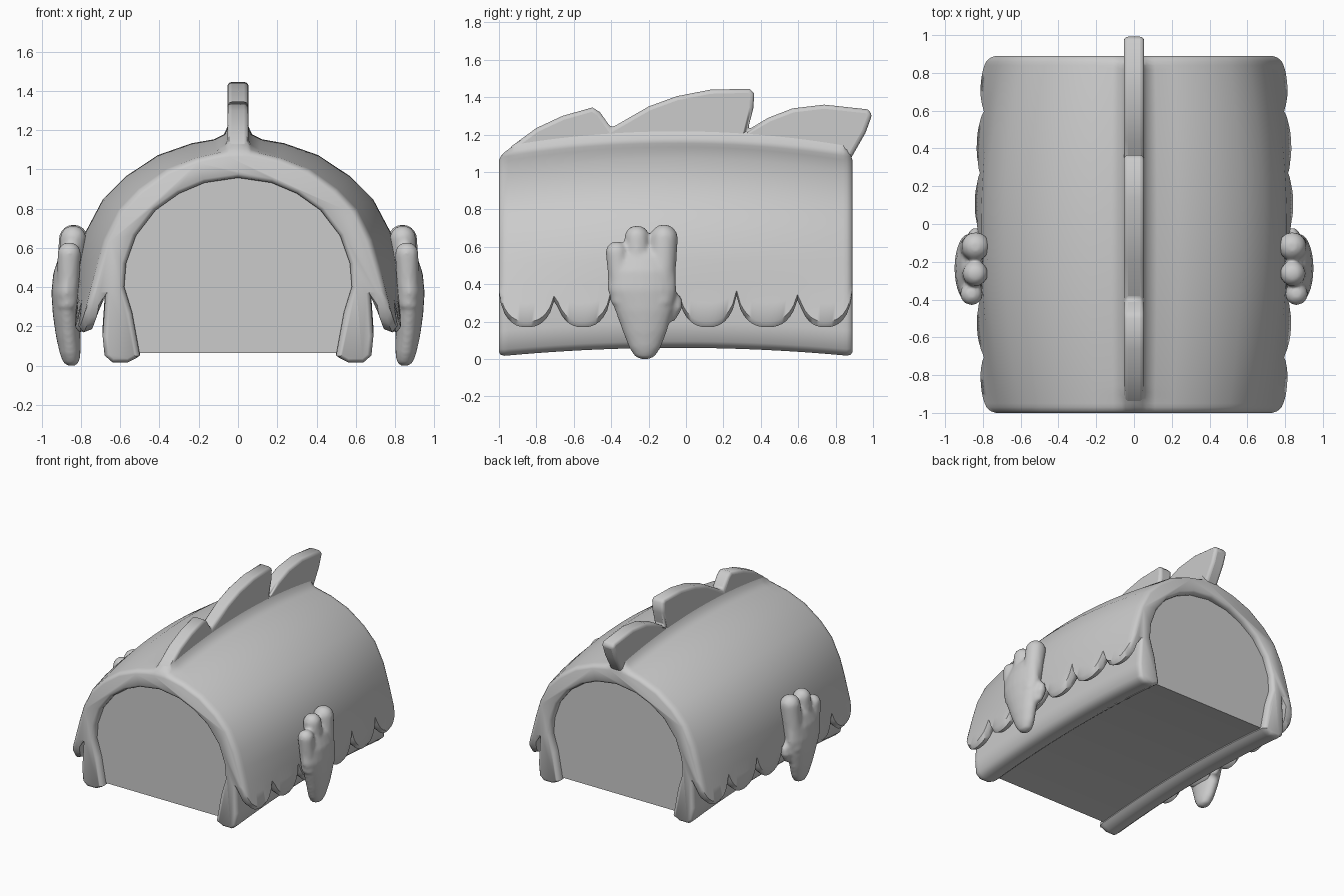
import bpy, bmesh, math
from mathutils import Vector

cube = bpy.data.objects.get("Cube")
if cube:
    bpy.data.objects.remove(cube)

grey = bpy.data.materials.new("plain grey")
grey.use_nodes = True
colour = (0.6, 0.6, 0.6, 1)
grey.diffuse_color = colour
grey.node_tree.nodes["Principled BSDF"].inputs["Base Color"].default_value = colour

FRONT, BACK = -1.0, 0.89


def finish(bm, name, angle=50):
    bmesh.ops.recalc_face_normals(bm, faces=bm.faces)
    me = bpy.data.meshes.new(name)
    bm.to_mesh(me)
    bm.free()
    ob = bpy.data.objects.new(name, me)
    bpy.context.collection.objects.link(ob)
    me.materials.append(grey)
    bpy.ops.object.select_all(action='DESELECT')
    ob.select_set(True)
    bpy.context.view_layer.objects.active = ob
    bpy.ops.object.shade_smooth_by_angle(angle=math.radians(angle))
    return ob


def loft(bm, rings):
    """Skin closed rings of points and cap both ends."""
    rows = [[bm.verts.new(p) for p in r] for r in rings]
    n = len(rows[0])
    for a, b in zip(rows, rows[1:]):
        for i in range(n):
            j = (i + 1) % n
            bm.faces.new((a[i], a[j], b[j], b[i]))
    bm.faces.new(rows[0])
    bm.faces.new(rows[-1])


def swell(y):
    return max(0, 1 - ((y + 0.05) / 0.945) ** 2)


def inset(pts, d):
    """Shrink a closed counter-clockwise outline by d."""
    out = []
    for i, p in enumerate(pts):
        a, b = Vector(pts[i - 1]), Vector(pts[(i + 1) % len(pts)])
        t = (b - a).normalized()
        out.append((p[0] - t.y * d, p[1] + t.x * d))
    return out


# Scalloped hem height along the length
CUSPS = [-1.0, -0.7, -0.4, -0.04, 0.27, 0.6, 0.89]


def hem(y):
    for a, b in zip(CUSPS, CUSPS[1:]):
        if y <= b + 1e-6:
            u = min(1, abs(2 * (y - a) / (b - a) - 1))
            return 0.17 + 0.17 * (1 - math.sqrt(1 - 0.96 * u ** 2.4)) / 0.8
    return 0.34


INNER = [(0.5, 0.05), (0.54, 0.27), (0.58, 0.4), (0.57, 0.52), (0.52, 0.66),
         (0.42, 0.79), (0.3, 0.875), (0.17, 0.93)]
ARCH = [(0.745, 0.4), (0.715, 0.51), (0.675, 0.64), (0.6, 0.79), (0.5, 0.895),
        (0.36, 0.995), (0.21, 1.055), (0.11, 1.078)]


def half_section(y):
    b, h = swell(y), hem(y)
    ramp = min(1, (y - FRONT) / 0.12, (BACK - y) / 0.05)
    flare = lambda z: 0.745 + (0.4 - z) * 0.26
    outer = [(flare(h) - 0.07, h + 0.015), (flare(h) - 0.03, h), (flare(h + 0.03), h + 0.03),
             (flare((h + 0.43) / 2), (h + 0.43) / 2)] + ARCH
    outer += [(0.065, 1.085 + 0.02 * ramp), (0.045, 1.085 + 0.07 * ramp)]
    bulged = []
    for x, z in outer:
        d = Vector((x, max(0, z - 0.4))).normalized()
        k = b * (0.07 + 0.06 * x) * min(1, max(0.4, z / 0.6))
        bulged.append((x + d.x * k, z + d.y * k))
    leg = [(0.52, 0.035), (0.56, 0.015), (0.64, 0.015), (0.68, 0.05), (0.69, 0.15), (0.675, 0.37)]
    lift = lambda pts: [(x, z + 0.045 * b) for x, z in pts]
    return lift(INNER[::-1]) + lift(leg) + bulged


def shell_ring(y, d=0.0):
    half = half_section(y)
    top_in = (0, 0.955 + 0.045 * swell(y))
    right = [(x, z) for x, z in half]
    left = [(-x, z) for x, z in reversed(half)]
    ring = [top_in] + right + [(0, right[-1][1])] + left
    return [(x, y, z) for x, z in inset(ring, d)]


# Arched shell with rounded rims
bm = bmesh.new()
steps = 90
ys = [FRONT + 0.03 + (BACK - FRONT - 0.06) * i / steps for i in range(steps + 1)]
rings = [shell_ring(FRONT, 0.022), shell_ring(FRONT + 0.01, 0.007)]
rings += [shell_ring(y) for y in ys]
rings += [shell_ring(BACK - 0.01, 0.007), shell_ring(BACK, 0.022)]
loft(bm, rings)
finish(bm, "arched_shell")

# Solid core that closes the ends and the floor
bm = bmesh.new()
rings = []
for i in range(13):
    y = FRONT + 0.05 + (BACK - FRONT - 0.1) * i / 12
    lift = 0.045 * swell(y)
    side = [(0.54, 0.06)] + [(x + 0.03, z + 0.02) for x, z in INNER[1:]]
    ring = side + [(0, 0.98)] + [(-x, z) for x, z in reversed(side)]
    rings.append([(x, y, z + lift) for x, z in ring])
loft(bm, rings)
finish(bm, "inner_core", 30)

# Three-lobed crest along the ridge
CREST = [(-0.98, 1.07), (-0.93, 1.14), (-0.8, 1.235), (-0.66, 1.3), (-0.5, 1.345),
         (-0.46, 1.32), (-0.4, 1.235), (-0.2, 1.35), (-0.05, 1.405), (0.13, 1.44),
         (0.34, 1.445), (0.365, 1.42), (0.36, 1.34), (0.33, 1.225), (0.44, 1.29),
         (0.57, 1.34), (0.74, 1.36), (0.97, 1.335), (0.997, 1.31), (0.96, 1.21),
         (0.88, 1.07), (0.8, 1.0), (-0.9, 1.0)]
bm = bmesh.new()
loft(bm, [[(x, y, z) for y, z in CREST] for x in (-0.054, 0.054)])
crest = finish(bm, "crest")
bev = crest.modifiers.new("rounding", 'BEVEL')
bev.width = 0.022
bev.segments = 3
bev.limit_method = 'ANGLE'
bev.angle_limit = math.radians(60)


# Hands, blended from tapered lobes
def lobe(bm, stations):
    """Vertical elliptical tube through (x, y, z, rx, ry)."""
    loft(bm, [[(x + rx * math.cos(t), y + ry * math.sin(t), z)
               for t in (math.tau * i / 20 for i in range(20))]
              for x, y, z, rx, ry in stations])


def finger(bm, y, x_top, z_top, r):
    pts = []
    for i in range(6):
        a = math.pi / 2 * i / 6.3
        pts.append((x_top, y, z_top - r + r * math.sin(a), r * math.cos(a), r * math.cos(a)))
    lobe(bm, [(0.87, y * 0.8 - 0.046, 0.3, r * 0.9, r)] + pts)


PALM = [(0.85, -0.22, 0, 0.02, 0.025), (0.85, -0.22, 0.015, 0.04, 0.055),
        (0.855, -0.22, 0.06, 0.053, 0.085), (0.865, -0.22, 0.15, 0.063, 0.12),
        (0.872, -0.225, 0.26, 0.072, 0.155), (0.875, -0.235, 0.37, 0.076, 0.185),
        (0.868, -0.235, 0.47, 0.074, 0.18), (0.855, -0.23, 0.55, 0.06, 0.15),
        (0.845, -0.22, 0.6, 0.03, 0.1)]
for name, sx in (("left_hand", 1), ("right_hand", -1)):
    bm = bmesh.new()
    lobe(bm, PALM)
    finger(bm, -0.37, 0.86, 0.63, 0.06)
    finger(bm, -0.262, 0.84, 0.715, 0.067)
    finger(bm, -0.118, 0.838, 0.72, 0.075)
    lobe(bm, [(0.84, -0.09, 0.2, 0.02, 0.03), (0.84, -0.065, 0.27, 0.04, 0.045),
              (0.84, -0.06, 0.32, 0.03, 0.04), (0.84, -0.09, 0.37, 0.02, 0.03)])
    for v in bm.verts:
        v.co.x *= sx
    hand = finish(bm, name)
    rem = hand.modifiers.new("blend", 'REMESH')
    rem.mode = 'VOXEL'
    rem.voxel_size = 0.013
    rem.use_smooth_shade = True
    smo = hand.modifiers.new("soften", 'SMOOTH')
    smo.factor = 0.5
    smo.iterations = 5
